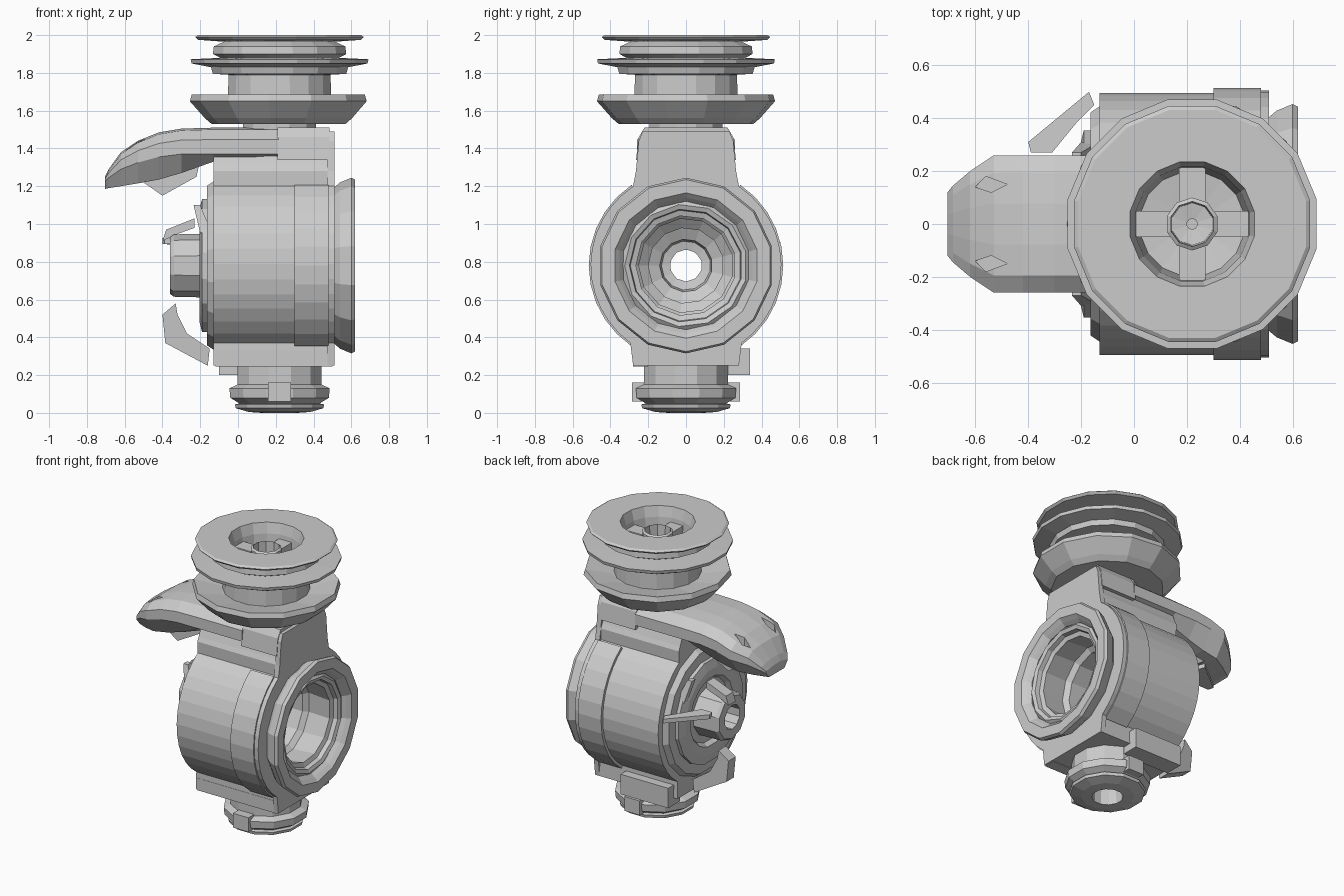
import bpy, bmesh
from math import cos, sin, pi, radians, asin
from mathutils import Vector

CX, CZ = 0.22, 0.78      # vertical axis x, barrel axis z


def finish(name, bm):
    bmesh.ops.recalc_face_normals(bm, faces=bm.faces)
    me = bpy.data.meshes.new(name)
    bm.to_mesh(me)
    bm.free()
    ob = bpy.data.objects.new(name, me)
    bpy.context.collection.objects.link(ob)
    return ob


def skin(name, rings, closed=False):
    """Bridge equal-length rings of points; cap the ends or join last to first."""
    bm = bmesh.new()
    vs = [[bm.verts.new(p) for p in r] for r in rings]
    n = len(vs[0])
    for i in range(len(vs) if closed else len(vs) - 1):
        a, b = vs[i], vs[(i + 1) % len(vs)]
        for j in range(n):
            k = (j + 1) % n
            bm.faces.new((a[j], a[k], b[k], b[j]))
    if not closed:
        bm.faces.new(vs[0])
        bm.faces.new(vs[-1])
    return finish(name, bm)


def lathe(name, profile, axis='Z', n=14, closed=True):
    """Revolve (position, radius) points about the vertical or the barrel axis."""
    rings = []
    for h, r in profile:
        ring = []
        for i in range(n):
            a = 2 * pi * (i + 0.5) / n
            c, s = r * cos(a), r * sin(a)
            ring.append((CX + c, s, h) if axis == 'Z' else (h, c, CZ + s))
        rings.append(ring)
    return skin(name, rings, closed)


def extrude_x(name, yz, x0, x1):
    return skin(name, [[(x, y, z) for y, z in yz] for x in (x0, x1)])


def box(name, lo, hi):
    yz = [(lo[1], lo[2]), (hi[1], lo[2]), (hi[1], hi[2]), (lo[1], hi[2])]
    return extrude_x(name, yz, lo[0], hi[0])


def plate(name, path, offset):
    """Flat outline thickened both ways by the offset."""
    o = Vector(offset)
    return skin(name, [[Vector(p) - o for p in path], [Vector(p) + o for p in path]])


def cut(ob, cutter):
    m = ob.modifiers.new('cut', 'BOOLEAN')
    m.object = cutter
    m.solver = 'EXACT'
    cutter.hide_render = True
    cutter.hide_set(True)


def housing_outline(R, top, steps=12):
    """Round barrel section with a neck above and a flat foot below."""
    a0, a1 = -asin(0.41 / R), asin(0.42 / R)
    right = [(0.28, 0.25)]
    for i in range(steps + 1):
        a = a0 + (a1 - a0) * i / steps
        right.append((R * cos(a), CZ + R * sin(a)))
    right += [(0.265, 1.28), (0.25, top - 0.05), (0.23, top)]
    return right + [(-y, z) for y, z in reversed(right)]


# Barrel housing with a bore
bore = lathe('bore_cutter', [(-0.5, 0.36), (0.8, 0.36)], 'X', 20, False)
for name, R, top, x0, x1 in (('barrel_housing', 0.495, 1.36, -0.13, 0.475),
                             ('end_plate', 0.505, 1.49, 0.475, 0.51)):
    cut(extrude_x(name, housing_outline(R, top), x0, x1), bore)

# Raised band around both barrel flanks
for s, name in ((1, 'band_back'), (-1, 'band_front')):
    pts = []
    for r in (0.515, 0.48):
        arc = [radians(-56 + 112 * i / 10) for i in range(11)]
        if r < 0.5:
            arc.reverse()
        pts += [(s * r * cos(a), CZ + r * sin(a)) for a in arc]
    extrude_x(name, pts, 0.30, 0.48)

# Neck cap above the barrel
extrude_x('neck_cap', [(-0.265, 1.34), (0.265, 1.34), (0.25, 1.46), (0.22, 1.51),
                       (-0.22, 1.51), (-0.25, 1.46)], 0.21, 0.485)

# Right flange and stepped bore lining running through to the left hub
lathe('right_flange', [(0.505, 0.34), (0.505, 0.41), (0.54, 0.44), (0.60, 0.465), (0.62, 0.455),
                       (0.62, 0.385), (0.595, 0.36), (0.57, 0.34)], 'X', 14)
lathe('bore_lining', [(0.56, 0.35), (0.58, 0.325), (0.57, 0.30), (0.54, 0.295), (0.53, 0.265), (0.36, 0.28),
                      (0.33, 0.25), (0.16, 0.25), (0.12, 0.20), (0.06, 0.20), (0.03, 0.14),
                      (-0.03, 0.13), (-0.04, 0.085), (-0.10, 0.085), (-0.10, 0.365), (0.50, 0.365)],
      'X', 13)

# Left stepped plates and hollow hub
lathe('left_plate', [(-0.12, 0.46), (-0.165, 0.43), (-0.165, 0.36), (-0.19, 0.36), (-0.205, 0.30),
                     (-0.20, 0.24), (-0.17, 0.22), (-0.17, 0.16), (-0.12, 0.16)], 'X', 16)
lathe('left_hub', [(-0.36, 0.085), (-0.36, 0.15), (-0.34, 0.165), (-0.13, 0.17), (-0.04, 0.17),
                   (-0.04, 0.085)], 'X', 10)

# Pointed catches around the left hub
plate('upper_catch', [(-0.40, 0.31, 0.91), (-0.17, 0.50, 0.89), (-0.15, 0.45, 0.89),
                      (-0.22, 0.38, 0.90), (-0.31, 0.27, 0.91), (-0.39, 0.27, 0.91)], (0, 0, 0.015))
plate('lower_catch', [(-0.33, 0.07, 0.58), (-0.40, 0.06, 0.52), (-0.385, 0.06, 0.37), (-0.16, 0.10, 0.25),
                      (-0.15, 0.10, 0.34), (-0.27, 0.08, 0.42), (-0.32, 0.07, 0.52)], (0, 0.04, 0))
plate('hub_catch', [(-0.40, 0.06, 0.91), (-0.38, 0.06, 0.97), (-0.23, 0.06, 1.03), (-0.23, 0.06, 0.98),
                    (-0.34, 0.06, 0.94)], (0, 0.04, 0))
for s in (1, -1):
    plate('rim_tab', [(-0.235, s * 0.25, 1.10), (-0.20, s * 0.25, 1.10), (-0.15, s * 0.28, 0.98),
                      (-0.20, s * 0.29, 0.95)], (0, 0.02, 0))

# Drooping lever arm: x, half width, top z, shell edge z, belly z
stations = [(0.215, 0.26, 1.51, 1.37, 1.355), (-0.13, 0.26, 1.51, 1.37, 1.33),
            (-0.30, 0.26, 1.505, 1.37, 1.27), (-0.42, 0.26, 1.485, 1.355, 1.235),
            (-0.53, 0.26, 1.44, 1.325, 1.215), (-0.62, 0.20, 1.38, 1.29, 1.20),
            (-0.685, 0.145, 1.29, 1.245, 1.19), (-0.705, 0.12, 1.25, 1.225, 1.185)]
arm = skin('lever_arm', [[(x, w, e), (x, w, e + (t - e) * 0.55), (x, w * 0.75, t - 0.01), (x, w * 0.3, t),
                          (x, -w * 0.3, t), (x, -w * 0.75, t - 0.01), (x, -w, e + (t - e) * 0.55),
                          (x, -w, e), (x, -w * 0.7, b), (x, w * 0.7, b)]
                         for x, w, t, e, b in stations])
for s in (1, -1):
    slot = [(-0.60, 0.14), (-0.56, 0.18), (-0.48, 0.15), (-0.54, 0.12)]
    cut(arm, skin('slot_cutter', [[(x, s * y, z) for x, y in slot] for z in (1.37, 1.6)]))
plate('arm_pawl', [(-0.50, 0, 1.22), (-0.40, 0, 1.15), (-0.22, 0, 1.25), (-0.20, 0, 1.34),
                   (-0.40, 0, 1.30)], (0, 0.10, 0))

# Foot rails under the barrel
box('foot_rail_back', (-0.10, 0.21, 0.20), (0.27, 0.34, 0.34))
box('foot_rail_front', (-0.12, -0.28, 0.245), (0.50, -0.20, 0.33))

# Bottom nozzle with a blind bore and small lugs
lathe('bottom_nozzle', [(0.27, 0.23), (0.15, 0.23), (0.13, 0.275), (0.08, 0.27), (0.05, 0.22),
                        (0.045, 0.245), (0.025, 0.24), (0.005, 0.17), (0.0, 0.10), (0.15, 0.09),
                        (0.15, 0.02), (0.27, 0.02)], 'Z', 12)
for s in (1, -1):
    box('nozzle_lug', (0.16, min(s * 0.22, s * 0.285), 0.06), (0.28, max(s * 0.22, s * 0.285), 0.16))

# Top coupling: bowl, waist and two thin discs
lathe('coupling_base', [(1.48, 0.2), (1.56, 0.2)], 'Z', 12, False)
lathe('coupling_bowl', [(1.53, 0.15), (1.53, 0.36), (1.56, 0.395), (1.65, 0.475), (1.685, 0.465),
                        (1.65, 0.29), (1.65, 0.15)], 'Z', 13)
lathe('coupling_stack', [(1.64, 0.28), (1.79, 0.275), (1.795, 0.36), (1.83, 0.37), (1.85, 0.475),
                         (1.872, 0.48), (1.88, 0.32), (1.90, 0.36), (1.94, 0.355), (1.965, 0.30),
                         (1.975, 0.44), (1.99, 0.455), (2.0, 0.44), (2.0, 0.24), (1.93, 0.22),
                         (1.72, 0.20), (1.70, 0.05), (1.64, 0.05)], 'Z', 16)

# Hub and spokes inside the top opening
lathe('top_hub', [(1.68, 0.02), (1.68, 0.10), (1.93, 0.10), (1.94, 0.085), (1.80, 0.08), (1.79, 0.02)],
      'Z', 10)
for dx, dy in ((1, 0), (-1, 0), (0, 1), (0, -1)):
    c = Vector((CX + dx * 0.15, dy * 0.15, 1.81))
    h = Vector((0.065 if dx else 0.05, 0.065 if dy else 0.05, 0.09))
    box('top_spoke', c - h, c + h)
